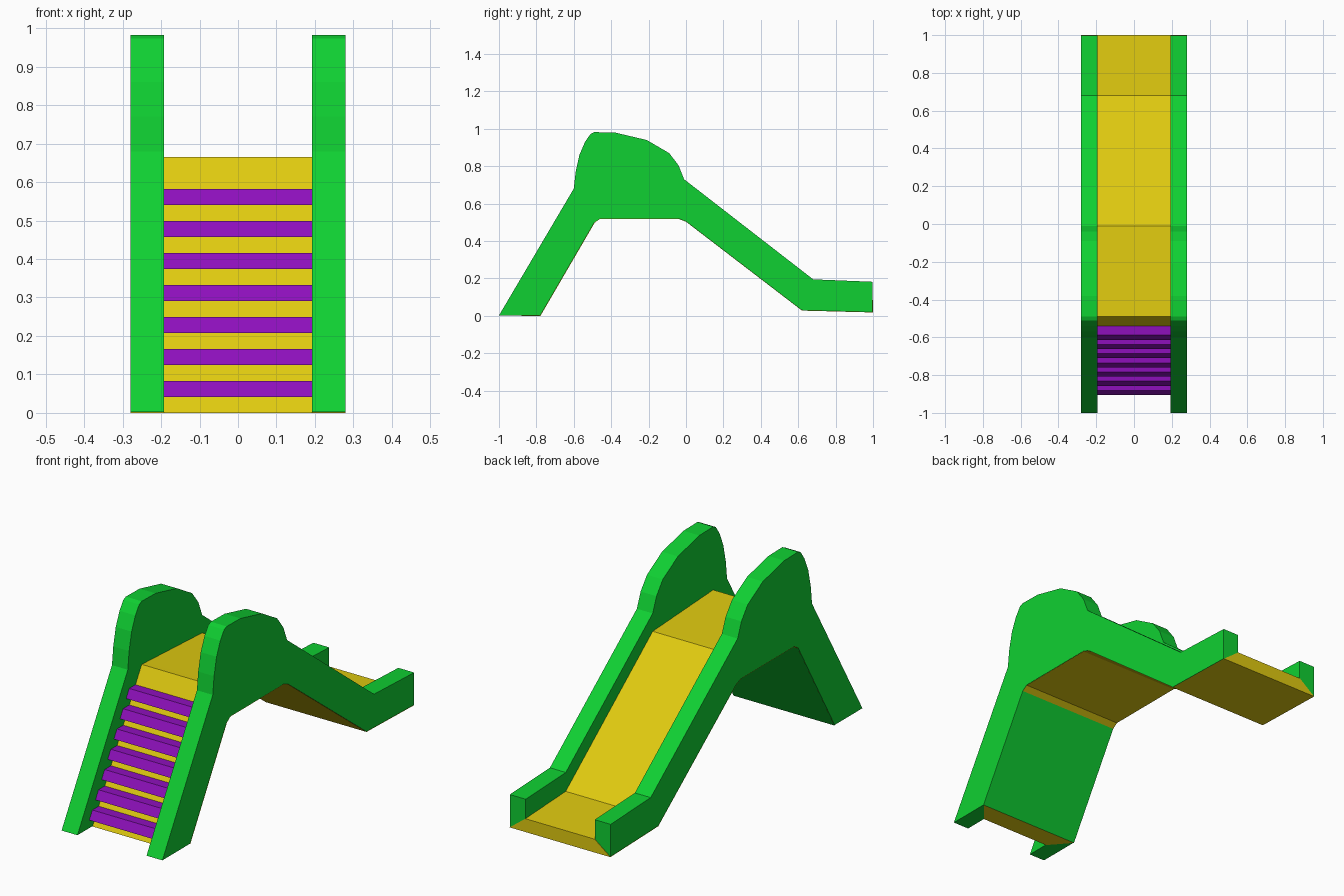
import bpy, bmesh

if "Cube" in bpy.data.objects:
    bpy.data.objects.remove(bpy.data.objects["Cube"])

HALF, INNER = 0.28, 0.192


def material(name, rgb):
    m = bpy.data.materials.new(name)
    m.diffuse_color = (*rgb, 1)
    m.use_nodes = True
    m.node_tree.nodes["Principled BSDF"].inputs["Base Color"].default_value = m.diffuse_color
    return m


green = material("green", (0.005, 0.63, 0.032))
yellow = material("yellow", (0.74, 0.59, 0.005))
purple = material("purple", (0.27, 0.005, 0.50))


def finish(bm, name, mats):
    bmesh.ops.recalc_face_normals(bm, faces=bm.faces)
    mesh = bpy.data.meshes.new(name)
    bm.to_mesh(mesh)
    bm.free()
    for m in mats:
        mesh.materials.append(m)
    ob = bpy.data.objects.new(name, mesh)
    bpy.context.collection.objects.link(ob)
    return ob


def extrude_x(name, profile, x0, x1, mat):
    """Solid from a (y, z) outline between x0 and x1."""
    bm = bmesh.new()
    a = [bm.verts.new((x0, y, z)) for y, z in profile]
    b = [bm.verts.new((x1, y, z)) for y, z in profile]
    bm.faces.new(a)
    bm.faces.new(b[::-1])
    n = len(profile)
    for i in range(n):
        j = (i + 1) % n
        bm.faces.new((a[i], b[i], b[j], a[j]))
    return finish(bm, name, [mat])


# side rails: ladder stringer, tall rounded guard, slide edge
rail = [(-1, 0.002), (-0.6, 0.68), (-0.59, 0.77), (-0.57, 0.86), (-0.54, 0.93),
        (-0.51, 0.973), (-0.49, 0.982), (-0.38, 0.98), (-0.21, 0.94),
        (-0.09, 0.87), (-0.04, 0.805), (-0.01, 0.73), (0.68, 0.195),
        (0.998, 0.182), (0.998, 0.02), (0.62, 0.03), (0, 0.505), (-0.04, 0.52),
        (-0.46, 0.52), (-0.49, 0.50), (-0.78, 0.002)]
extrude_x("left_rail", rail, -HALF, -INNER, green)
extrude_x("right_rail", rail, INNER, HALF, green)

# slide bed, platform and ladder slab: top fits between rails, underside is full width
top = [(1, 0.085), (0.68, 0.10), (-0.01, 0.64), (-0.04, 0.6416),
       (-0.46, 0.6634), (-0.49, 0.665), (-0.88, 0)]
bottom = [(1, 0.018), (0.62, 0.028), (0, 0.503), (-0.04, 0.518),
          (-0.46, 0.518), (-0.488, 0.498), (-0.778, 0)]
bm = bmesh.new()
rings = []
for (ty, tz), (by, bz) in zip(top, bottom):
    rings.append([bm.verts.new(c) for c in (
        (-INNER, ty, tz), (INNER, ty, tz), (HALF, by, bz), (-HALF, by, bz))])
for r, s in zip(rings, rings[1:]):
    for i in range(4):
        j = (i + 1) % 4
        f = bm.faces.new((r[i], r[j], s[j], s[i]))
        # back of the ladder is green
        if i == 2 and s is rings[-1]:
            f.material_index = 1
bm.faces.new(rings[0])
bm.faces.new(rings[-1][::-1])
finish(bm, "slide_bed", [yellow, green])

# ladder steps
PITCH = 0.665 / 8
SLOPE = 0.39 / 0.665
for k in range(7):
    z0, z1 = (k + 0.5) * PITCH, (k + 1) * PITCH
    y0, y1 = -0.88 + z0 * SLOPE, -0.88 + z1 * SLOPE
    extrude_x(f"step_{k + 1}", [(y0 - 0.05, z0), (y1 - 0.05, z1),
                                (y1 + 0.01, z1), (y0 + 0.01, z0)],
              -INNER, INNER, purple)
